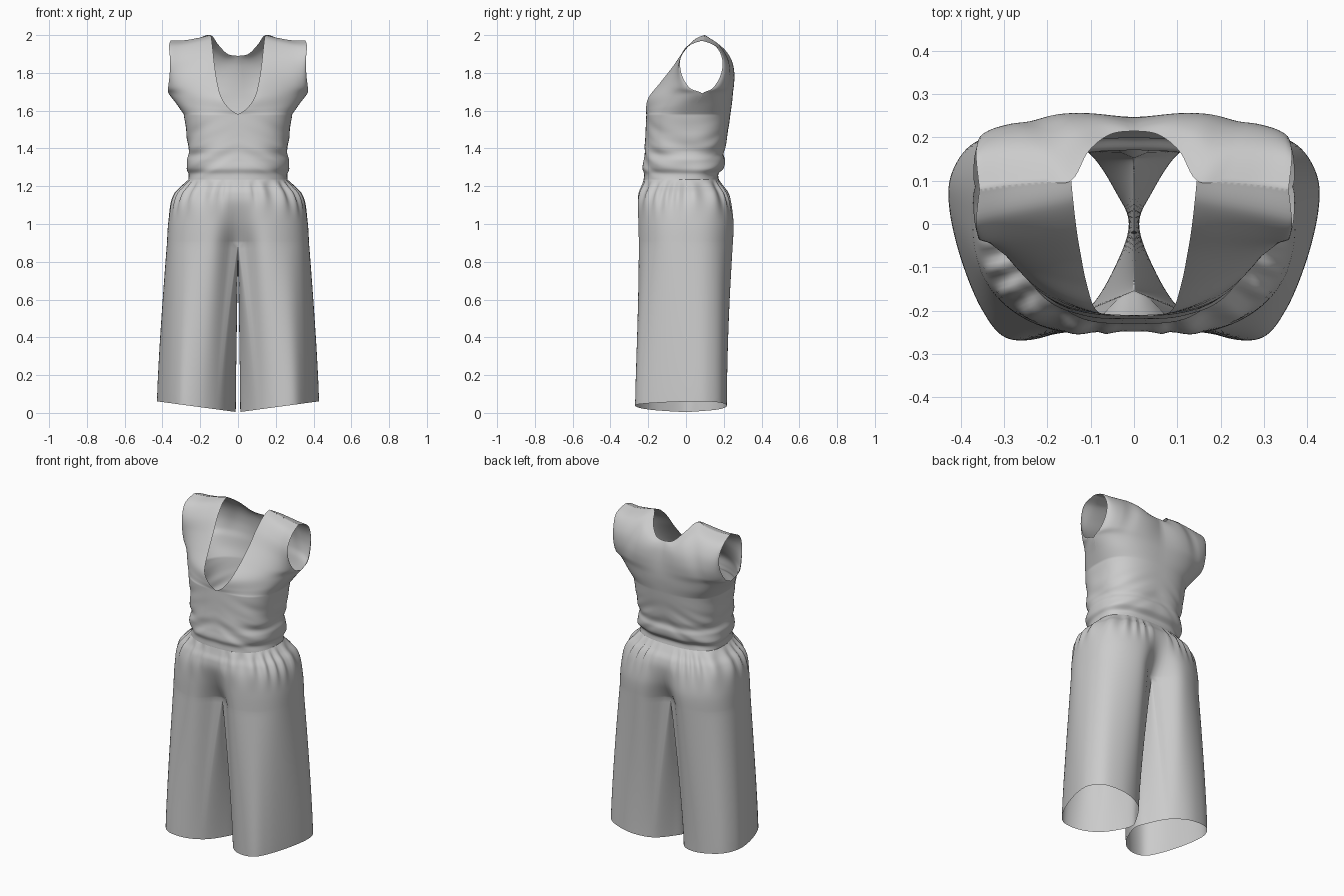
import bpy, bmesh, math
from mathutils import Vector, noise

if "Cube" in bpy.data.objects:
    bpy.data.objects.remove(bpy.data.objects["Cube"])


def spline(pts, t, closed=False):
    """Catmull-Rom through pts (any dimension), t in 0..1."""
    n = len(pts)
    segs = n if closed else n - 1
    f = min(max(t, 0), 1) * segs
    i = min(int(f), segs - 1)
    f -= i
    get = (lambda k: pts[k % n]) if closed else (lambda k: pts[min(max(k, 0), n - 1)])
    a, b, c, d = (get(i + k) for k in (-1, 0, 1, 2))
    return tuple(.5 * (2*q + (r-p)*f + (2*p-5*q+4*r-s)*f*f + (3*q-p-3*r+s)*f**3)
                 for p, q, r, s in zip(a, b, c, d))


def half_ring(level, n, exp=.78):
    """Half body section from front centre to back centre: z, width, front, back, centre dent."""
    z, w, front, back, dent = level
    out = []
    for i in range(n + 1):
        a = math.pi * i / n
        s, c = math.sin(a), math.cos(a)
        x = w * s ** exp if 0 < i < n else 0
        reach = (front if c > 0 else back) - .02
        y = .02 + reach * abs(c) ** exp
        y *= 1 - dent * math.exp(-(x / .085) ** 2)
        out.append(Vector((x, y, z)))
    return out


def add_grid(bm, rows, closed=False):
    vs = [[bm.verts.new(p) for p in r] for r in rows]
    for r0, r1 in zip(vs, vs[1:]):
        n = len(r0)
        for i in range(n if closed else n - 1):
            j = (i + 1) % n
            bm.faces.new((r0[i], r0[j], r1[j], r1[i]))


def finish(bm, name):
    bmesh.ops.remove_doubles(bm, verts=bm.verts, dist=.0003)
    bmesh.ops.recalc_face_normals(bm, faces=bm.faces)
    for f in bm.faces:
        f.smooth = True
    me = bpy.data.meshes.new(name)
    bm.to_mesh(me)
    bm.free()
    ob = bpy.data.objects.new(name, me)
    bpy.context.collection.objects.link(ob)
    m = ob.modifiers.new("Mirror", 'MIRROR')
    m.merge_threshold = .0005
    return ob


# ---- wide-leg trousers ----
S = 8
N = 10 * S
hem = [(.10, -.19), (.19, -.255), (.29, -.265), (.35, -.2), (.40, -.08), (.427, .04),
       (.42, .12), (.37, .187), (.27, .215), (.18, .205), (.10, .16),
       (.04, .07), (.012, 0), (.04, -.09)]
hips = [(.9, .376, -.265, .262, .42), (1.0, .37, -.265, .264, .22), (1.1, .355, -.262, .247, .07),
        (1.16, .33, -.25, .225, .01), (1.2, .294, -.234, .197, 0), (1.235, .262, -.224, .174, 0)]

hem_ring = []
for i in range(14 * S):
    x, y = spline(hem, i / (14 * S), True)
    hem_ring.append(Vector((x, y, .005 + .135 * (x - .012))))
top_ring = half_ring(hips[0], N)
y0, y1 = top_ring[-1].y, top_ring[0].y
for i in range(1, 4 * S):                      # crotch seam
    b = math.pi * i / (4 * S)
    top_ring.append(Vector((0, (y0 + y1) / 2 + (y0 - y1) / 2 * math.cos(b), .9 - .11 * math.sin(b))))

bm = bmesh.new()
legs = []
for r in range(29):
    s = r / 28
    w = s ** 1.3
    row = []
    for p, q in zip(hem_ring, top_ring):
        v = p.lerp(q, w)
        v.z = p.z + (q.z - p.z) * s
        row.append(v)
    legs.append(row)
add_grid(bm, legs, True)

hip_rows = []
for r in range(33):
    row = half_ring(spline(hips, r / 32), N)
    z = row[0].z
    env = math.sin(math.pi * min(1, max(0, (z - 1) / .235)) ** 2.2)
    for p in row:                              # waist gathers
        a = math.atan2(p.x, -p.y)
        k = .009 * max(0, env) * math.sin(26 * a + 2 * math.sin(5 * a)) * min(1, p.x / .1)
        p += Vector((p.x, p.y, 0)).normalized() * k
    hip_rows.append(row)
add_grid(bm, hip_rows)
finish(bm, "trousers")

# ---- bodice: gathered waist ----
waist = [(1.235, .262, -.224, .174, 0), (1.265, .257, -.222, .172, 0), (1.295, .268, -.229, .198, 0),
         (1.335, .264, -.223, .206, 0), (1.37, .254, -.219, .2, 0), (1.41, .268, -.218, .208, 0),
         (1.46, .273, -.215, .217, 0), (1.52, .278, -.213, .227, 0), (1.58, .287, -.21, .235, 0)]
M = 64
bm = bmesh.new()
rows = []
for r in range(49):
    t = r / 48
    row = half_ring(spline(waist, t), M)
    for p in row:                              # soft horizontal creases
        env = math.sin(math.pi * t ** .75) * min(1, .3 + p.x * 3)
        k = noise.noise(Vector((p.x * 5, p.y * 5, p.z * 17 + p.x * 9)))
        x = p.x
        p += Vector((p.x, p.y, 0)).normalized() * k * .015 * env
        if x == 0:
            p.x = 0
    rows.append(row)
add_grid(bm, rows)

# ---- bodice: front and back panels between neckline and armhole ----
neck_front = [(0, -.21, 1.58), (.045, -.212, 1.61), (.088, -.198, 1.67), (.11, -.135, 1.75),
              (.124, -.065, 1.84), (.133, -.01, 1.92), (.14, .05, 1.98), (.145, .1, 2.0)]
centre_back = [(0, .235, 1.58), (0, .246, 1.67), (0, .245, 1.76), (0, .234, 1.84), (0, .215, 1.89)]
arm_front = [(.287, .02, 1.58), (.325, .055, 1.635), (.366, .085, 1.69), (.37, .02, 1.72),
             (.362, -.022, 1.79), (.36, -.03, 1.87), (.365, .005, 1.94), (.357, .08, 1.972)]
arm_back = [(x, y if i in (0, 1, 2, 7) else .162 - y, z) for i, (x, y, z) in enumerate(arm_front)]
shoulder = [(.145, .1, 2.0), (.21, .097, 1.985), (.29, .09, 1.972), (.357, .08, 1.972)]
back_top = [(0, .215, 1.89), (.055, .207, 1.9), (.105, .168, 1.95)] + shoulder


def panel(left, arm, bottom, top, bulge, ease):
    """Coons patch between waist row, top edge, left edge and armhole."""
    n, m = M // 2, 48
    V = lambda pts, t: Vector(spline(pts, t))
    c00, c10, c01, c11 = bottom[0], bottom[-1], Vector(left[-1]), Vector(arm[-1])
    out = []
    for j in range(m + 1):
        v = j / m
        L, R = V(left, v), V(arm, v)
        h = v ** ease
        row = []
        for i in range(n + 1):
            u = i / n
            p = L.lerp(R, u) + bottom[i].lerp(V(top, u), h)
            p -= c00.lerp(c10, u).lerp(c01.lerp(c11, u), h)
            p.y += bulge * math.sin(math.pi * u) * math.sin(math.pi * v)
            p.x = max(p.x, 0)
            row.append(p)
        out.append(row)
    add_grid(bm, out)


low = half_ring(waist[-1], M)
panel(neck_front, arm_front, low[:M // 2 + 1], shoulder, .012, 1)
panel(centre_back, arm_back, low[M // 2:][::-1], back_top, -.008, 2.6)
finish(bm, "bodice")
